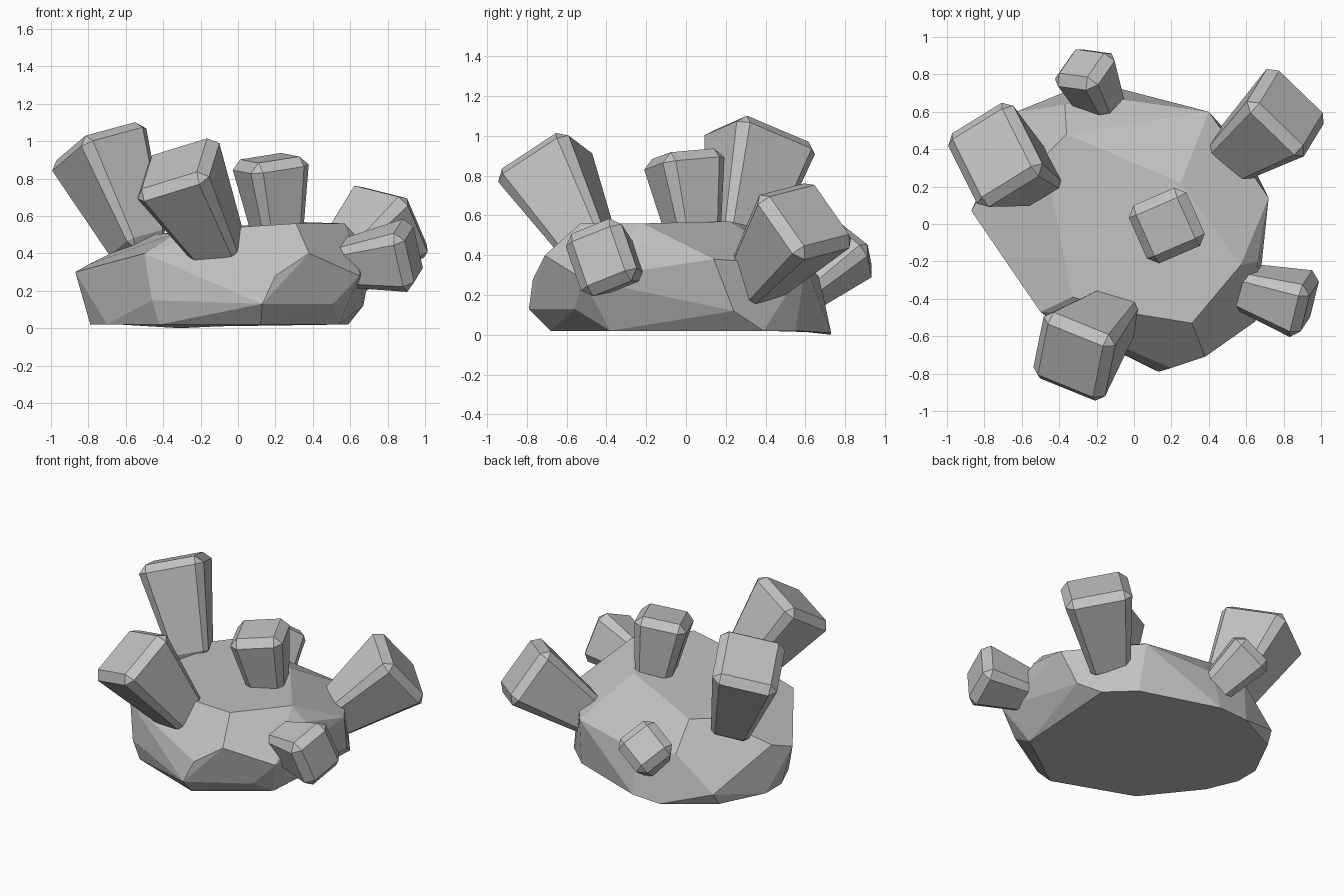
import bpy, bmesh
from mathutils import Vector, Matrix

old = bpy.data.objects.get("Cube")
if old:
    bpy.data.objects.remove(old, do_unlink=True)

# One flat stone grey
stone = bpy.data.materials.new("stone_grey")
stone.use_nodes = True
GREY = (0.54, 0.54, 0.54, 1)
stone.diffuse_color = GREY
bsdf = stone.node_tree.nodes["Principled BSDF"]
bsdf.inputs["Base Color"].default_value = GREY
bsdf.inputs["Roughness"].default_value = 0.9


def finish(bm, name):
    bmesh.ops.recalc_face_normals(bm, faces=bm.faces)
    mesh = bpy.data.meshes.new(name)
    bm.to_mesh(mesh)
    bm.free()
    mesh.materials.append(stone)
    obj = bpy.data.objects.new(name, mesh)
    bpy.context.collection.objects.link(obj)
    return obj


def rock(name, points):
    """Faceted boulder: convex hull with nearly flat facets merged."""
    bm = bmesh.new()
    for p in points:
        bm.verts.new(p)
    hull = bmesh.ops.convex_hull(bm, input=bm.verts)
    loose = [v for v in hull["geom_interior"] + hull["geom_unused"]
             if isinstance(v, bmesh.types.BMVert) and v.is_valid]
    bmesh.ops.delete(bm, geom=list(set(loose)), context='VERTS')
    bmesh.ops.dissolve_limit(bm, angle_limit=0.13, verts=bm.verts, edges=bm.edges)
    return finish(bm, name)


def crystal(name, base, tip, across, width, depth, taper=0.55, chamfer=0.05):
    """Chamfered square prism that widens from base to tip."""
    base, tip = Vector(base), Vector(tip)
    axis = tip - base
    length = axis.length
    z = axis.normalized()
    x = Vector(across)
    x = (x - z * x.dot(z)).normalized()
    y = z.cross(x)
    bm = bmesh.new()
    bmesh.ops.create_cube(bm, size=1)
    for v in bm.verts:
        v.co = Vector((v.co.x * width, v.co.y * depth, (v.co.z + 0.5) * length))
    bmesh.ops.bevel(bm, geom=bm.edges[:], offset=chamfer, segments=1,
                    profile=0.5, affect='EDGES')
    for v in bm.verts:
        s = taper + (1 - taper) * min(1, v.co.z / (length - chamfer))
        v.co.x *= s
        v.co.y *= s
    frame = Matrix((x, y, z)).transposed().to_4x4()
    bm.transform(Matrix.Translation(base) @ frame)
    return finish(bm, name)


# Boulder: underside ring, belly, upper rim
underside = [(.54, -.38, .02), (.59, .39, .02), (.42, .55, .02), (-.1, .73, .01),
             (-.31, .73, 0), (-.64, .55, .02), (-.79, .25, .02), (-.79, .08, .02),
             (-.7, -.13, .02), (-.42, -.48, .02), (.12, -.68, .02)]
belly = [(.13, -.79, .13), (.51, -.56, .13), (.65, -.52, .28), (.2, -.77, .28),
         (.67, .24, .12), (.72, .14, .38), (.64, .27, .38), (-.87, .07, .3),
         (-.46, -.5, .15), (.4, .6, .35), (-.08, .67, .29), (-.37, .64, .33),
         (-.63, .6, .1)]
rim = [(.38, -.71, .4), (.31, -.53, .56), (0, -.48, .54), (.57, -.22, .56),
       (.66, -.2, .46), (.25, .22, .57), (-.36, .48, .51), (-.48, .36, .5),
       (-.5, -.47, .4), (-.33, -.39, .51), (-.8, .2, .34)]
rock("boulder", underside + belly + rim)

# Crystals growing out of the boulder
crystal("centre_crystal", (.22, .05, .42), (.17, -.015, .91), (.9, .4, 0), .34, .34, .6)
crystal("front_crystal", (-.08, -.46, .39), (-.34, -.73, .88), (.3, -.1, .06), .43, .43)
crystal("right_crystal", (-.52, .25, .41), (-.76, .38, 1.0), (.22, .14, .07), .42, .47)
crystal("back_left_crystal", (.47, .33, .24), (.84, .62, .6), (.22, -.22, -.06), .43, .42)
crystal("left_crystal", (.5, -.31, .34), (.94, -.44, .395), (.07, .2, .085), .31, .34, .6)
crystal("back_crystal", (-.12, .52, .16), (-.28, .86, .45), (.2, -.03, .14), .285, .285, .6)
